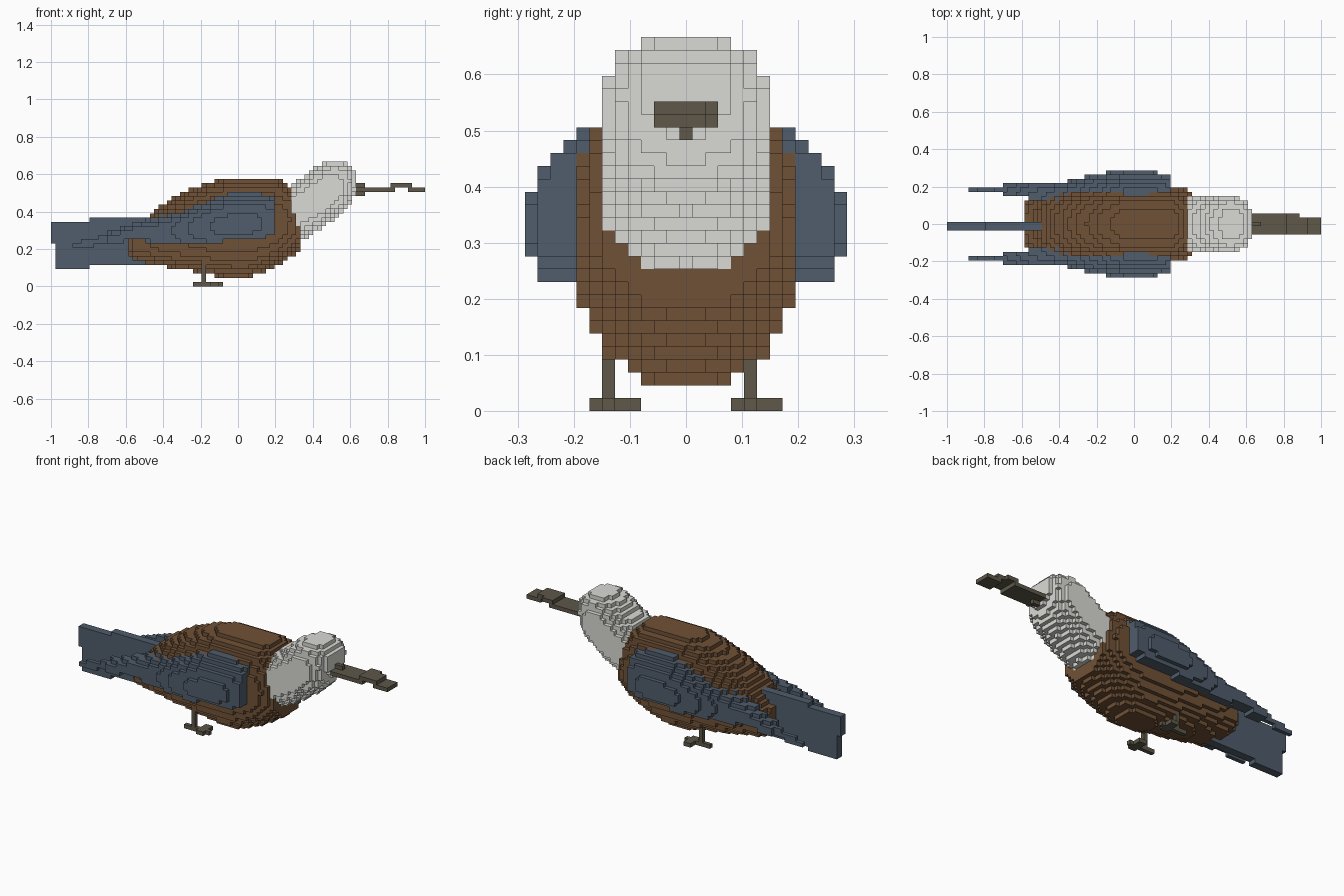
import bpy
import bmesh
import math

V = 2 / 87  # block size

if "Cube" in bpy.data.objects:
    bpy.data.objects.remove(bpy.data.objects["Cube"])


def material(name, rgb):
    m = bpy.data.materials.new(name)
    m.use_nodes = True
    m.diffuse_color = (*rgb, 1)
    bsdf = m.node_tree.nodes["Principled BSDF"]
    bsdf.inputs["Base Color"].default_value = (*rgb, 1)
    bsdf.inputs["Roughness"].default_value = 0.9
    return m


GREY = material("pale grey", (0.70, 0.70, 0.665))
BROWN = material("warm brown", (0.160, 0.083, 0.037))
BLUE = material("slate blue", (0.079, 0.109, 0.149))
HORN = material("dark horn", (0.112, 0.097, 0.068))


def along(points, t):
    """Linear interpolation through (t, a, b, ...) rows."""
    if t <= points[0][0]:
        return points[0][1:]
    for p, q in zip(points, points[1:]):
        if t <= q[0]:
            f = (t - p[0]) / (q[0] - p[0])
            return tuple(a + f * (b - a) for a, b in zip(p[1:], q[1:]))
    return points[-1][1:]


def block(i0, i1, j0, j1, k0, k1):
    """Inclusive range of cells."""
    return {(i, j, k) for i in range(i0, i1 + 1)
            for j in range(j0, j1 + 1) for k in range(k0, k1 + 1)}


def fill(inside):
    """All cells whose centres pass the test."""
    return {(i, j, k) for i, j, k in block(0, 86, -12, 12, 0, 28)
            if inside((i + 0.5) * V - 1, j * V, (k + 0.5) * V)}


def build(name, cells, mat):
    """Mesh the outer faces of a set of cells."""
    bm = bmesh.new()
    verts = {}

    def vert(c):
        if c not in verts:
            verts[c] = bm.verts.new((c[0] * V - 1, (c[1] - 0.5) * V, c[2] * V))
        return verts[c]

    for cell in sorted(cells):
        for axis in range(3):
            for side in (0, 1):
                near = list(cell)
                near[axis] += 2 * side - 1
                if tuple(near) in cells:
                    continue
                corners = []
                for a, b in ((0, 0), (1, 0), (1, 1), (0, 1)):
                    c = list(cell)
                    c[axis] += side
                    c[(axis + 1) % 3] += a
                    c[(axis + 2) % 3] += b
                    corners.append(vert(tuple(c)))
                bm.faces.new(corners if side else corners[::-1])
    mesh = bpy.data.meshes.new(name)
    bm.to_mesh(mesh)
    bm.free()
    mesh.materials.append(mat)
    bpy.context.collection.objects.link(bpy.data.objects.new(name, mesh))


# Head and neck, an egg on a rising diagonal:
# distance along it, upper limit, lower limit, half width
HEAD = [(0.40, -0.21, 0.06, 0.135), (0.48, -0.205, 0.083, 0.15),
        (0.555, -0.195, 0.10, 0.157), (0.604, -0.182, 0.106, 0.16),
        (0.66, -0.168, 0.11, 0.16), (0.72, -0.160, 0.11, 0.16),
        (0.75, -0.155, 0.108, 0.157), (0.78, -0.146, 0.097, 0.148),
        (0.825, -0.125, 0.072, 0.128), (0.86, -0.085, 0.050, 0.10),
        (0.885, -0.045, 0.020, 0.06)]


def in_head(x, y, z):
    t, s = (x + z) / math.sqrt(2), (x - z) / math.sqrt(2)
    if x < 0.28 or z < 0.255 or t > 0.885:
        return False
    s0, s1, w = along(HEAD, t)
    mid, half = (s0 + s1) / 2, (s1 - s0) / 2
    return abs((s - mid) / half) ** 2.2 + abs(y / w) ** 2.2 <= 1


# Body: x, bottom, top, half width
BODY = [(-0.59, 0.16, 0.285, 0.115), (-0.56, 0.14, 0.30, 0.145),
        (-0.50, 0.125, 0.35, 0.16), (-0.47, 0.12, 0.395, 0.167),
        (-0.40, 0.105, 0.44, 0.18), (-0.30, 0.09, 0.50, 0.192),
        (-0.17, 0.068, 0.55, 0.202), (-0.08, 0.045, 0.578, 0.204),
        (0.05, 0.045, 0.58, 0.206), (0.17, 0.09, 0.58, 0.204),
        (0.23, 0.125, 0.572, 0.197), (0.29, 0.165, 0.53, 0.18),
        (0.335, 0.19, 0.34, 0.13)]


def in_body(x, y, z):
    if not -0.59 < x < 0.335:
        return False
    z0, z1, w = along(BODY, x)
    mid, half = (z0 + z1) / 2, (z1 - z0) / 2
    return abs((z - mid) / half) ** 2.2 + abs(y / w) ** 2.2 <= 1


# Wing: x, bottom, top, outer reach, inner limit
WING = [(-0.89, 0.20, 0.235, 0.205, 0.174), (-0.701, 0.23, 0.29, 0.205, 0.174),
        (-0.70, 0.225, 0.29, 0.225, 0.155), (-0.56, 0.25, 0.335, 0.225, 0.155),
        (-0.55, 0.25, 0.34, 0.225, 0.13), (-0.45, 0.235, 0.37, 0.22, 0.12),
        (-0.37, 0.235, 0.395, 0.225, 0.12), (-0.26, 0.235, 0.43, 0.257, 0.12),
        (-0.12, 0.235, 0.475, 0.28, 0.12), (-0.02, 0.25, 0.507, 0.284, 0.12),
        (0.08, 0.25, 0.507, 0.284, 0.12), (0.20, 0.275, 0.49, 0.267, 0.12)]


def in_wing(x, y, z):
    if not -0.89 < x < 0.20:
        return False
    z0, z1, outer, inner = along(WING, x)
    if not (z0 <= z <= z1 and y > inner):
        return False
    mid = z0 + 0.35 * (z1 - z0)
    u = abs((z - mid) / ((z1 - mid) * 1.22))
    return y <= outer * (1 - u ** 2.2) ** (1 / 2.2)


head = fill(in_head)
body = fill(in_body) - head
wing = fill(in_wing) - body
tail = (block(0, 0, -1, 0, 10, 14) | block(1, 8, -1, 0, 4, 14)
        | block(9, 22, -1, 0, 5, 15)) - body

build("head", head, GREY)
build("body", body, BROWN)
build("left_wing", wing, BLUE)
build("right_wing", {(i, -j, k) for i, j, k in wing}, BLUE)
build("tail", tail, BLUE)

# Beak: flat blade with a raised step and a small base
build("beak", (block(68, 79, -2, 2, 22, 22) | block(79, 81, -2, 2, 23, 23)
               | block(82, 83, -2, 1, 23, 23) | block(83, 86, -2, 1, 22, 22)
               | block(70, 72, 0, 0, 21, 23)) - head, HORN)

# Legs, each with a long toe and side toes
for side, j in (("left", 4), ("right", -7)):
    build(side + "_leg", block(35, 35, j + 1, j + 1, 1, 6) - body, HORN)
    build(side + "_foot", block(33, 39, j + 1, j + 1, 0, 0)
          | block(37, 38, j, j + 3, 0, 0), HORN)
